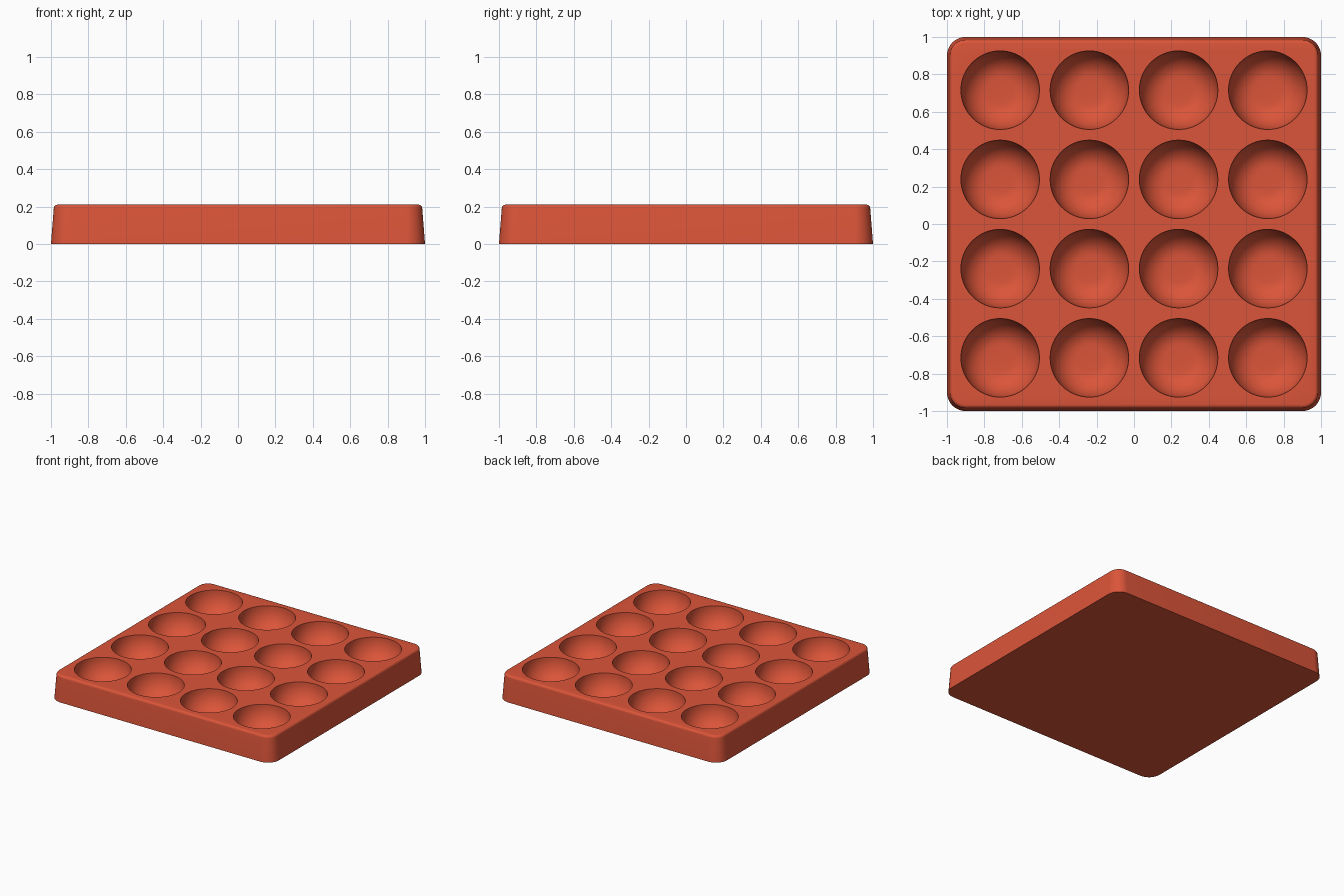
import bpy, bmesh, math

cube = bpy.data.objects.get("Cube")
if cube:
    bpy.data.objects.remove(cube, do_unlink=True)

HEIGHT = 0.21
PITCH = 0.477        # spacing between cups
CUP_R = 0.21         # cup radius at the rim
FLOOR_R = 0.07       # flat part of the cup floor
DEPTH = 0.17
CORNER = 0.10
EDGE = 0.02          # rounding of the top edge

red = bpy.data.materials.new("brick red")
red.use_nodes = True
colour = (0.71, 0.09, 0.041, 1)
red.diffuse_color = colour
red.node_tree.nodes["Principled BSDF"].inputs["Base Color"].default_value = colour


def rounded_square(half, radius, steps=12):
    """Outline of a square with rounded corners, counter-clockwise."""
    points = []
    for corner in range(4):
        mid = math.radians(45 + 90 * corner)
        cx = math.copysign(half - radius, math.cos(mid))
        cy = math.copysign(half - radius, math.sin(mid))
        for i in range(steps + 1):
            a = math.pi / 2 * (corner + i / steps)
            points.append((cx + radius * math.cos(a), cy + radius * math.sin(a)))
    return points


def loft(bm, rings):
    """Join rings of 3D points from bottom to top and cap both ends."""
    loops = [[bm.verts.new(p) for p in ring] for ring in rings]
    n = len(loops[0])
    for low, high in zip(loops, loops[1:]):
        for i in range(n):
            j = (i + 1) % n
            bm.faces.new((low[i], low[j], high[j], high[i]))
    bm.faces.new(loops[0][::-1])
    bm.faces.new(loops[-1])


def make_object(name, bm):
    mesh = bpy.data.meshes.new(name)
    bm.to_mesh(mesh)
    bm.free()
    mesh.materials.append(red)
    obj = bpy.data.objects.new(name, mesh)
    bpy.context.collection.objects.link(obj)
    return obj


# Tray body: tapered sides, then a rounded top edge
top_half = 0.985
sections = [(1.0, 0)]
for i in range(6):
    a = math.pi / 2 * i / 5
    sections.append((top_half - EDGE * (1 - math.cos(a)),
                     HEIGHT - EDGE * (1 - math.sin(a))))
bm = bmesh.new()
loft(bm, [[(x, y, z) for x, y in rounded_square(h, CORNER - (1 - h))]
          for h, z in sections])
tray = make_object("tray", bm)

# Cup cutters: flat floor sweeping up into a steep wall
profile = []
for i in range(13):
    a = math.pi / 2 * i / 12
    profile.append((FLOOR_R + (CUP_R - FLOOR_R) * math.sin(a),
                    HEIGHT - DEPTH * math.cos(a)))
profile.append((CUP_R, HEIGHT + 0.1))
SIDES = 64
bm = bmesh.new()
for col in range(4):
    for row in range(4):
        cx, cy = (col - 1.5) * PITCH, (row - 1.5) * PITCH
        loft(bm, [[(cx + r * math.cos(math.tau * k / SIDES),
                    cy + r * math.sin(math.tau * k / SIDES), z)
                   for k in range(SIDES)] for r, z in profile])
cutter = make_object("cup_cutter", bm)
cutter.hide_render = True

# Carve the cups, then smooth everything but the sharp rims
cut = tray.modifiers.new("cups", "BOOLEAN")
cut.operation = "DIFFERENCE"
cut.solver = "EXACT"
cut.object = cutter
bpy.ops.object.select_all(action="DESELECT")
tray.select_set(True)
bpy.context.view_layer.objects.active = tray
bpy.ops.object.modifier_apply(modifier=cut.name)
bpy.data.objects.remove(cutter, do_unlink=True)
bpy.ops.object.shade_smooth_by_angle(angle=math.radians(35))
